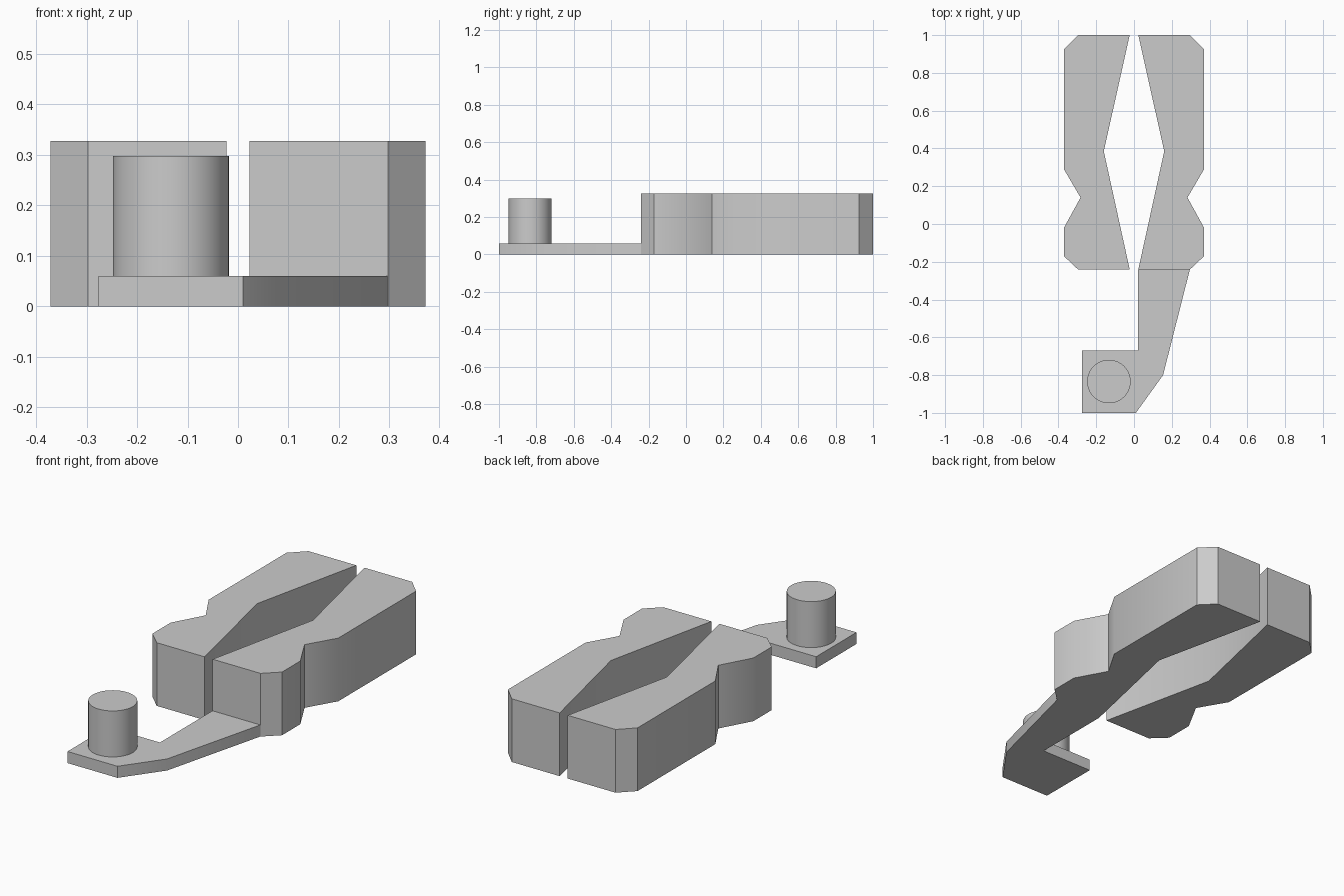
import bpy, bmesh, math

old = bpy.data.objects.get("Cube")
if old:
    bpy.data.objects.remove(old, do_unlink=True)

grey = bpy.data.materials.new("plain grey")
grey.use_nodes = True
grey.diffuse_color = (0.6, 0.6, 0.6, 1)
grey.node_tree.nodes["Principled BSDF"].inputs["Base Color"].default_value = (0.6, 0.6, 0.6, 1)


def finish(obj, name):
    obj.name = name
    obj.data.materials.append(grey)
    bpy.ops.object.select_all(action='DESELECT')
    obj.select_set(True)
    bpy.context.view_layer.objects.active = obj
    bpy.ops.object.shade_smooth_by_angle(angle=math.radians(35))


def prism(name, outline, height, side=1):
    """Extrude a flat outline up from the ground; side=-1 mirrors it in x."""
    bm = bmesh.new()
    base = bm.faces.new([bm.verts.new((side * x, y, 0)) for x, y in outline])
    top = bmesh.ops.extrude_face_region(bm, geom=[base])["geom"]
    bmesh.ops.translate(bm, vec=(0, 0, height),
                        verts=[g for g in top if isinstance(g, bmesh.types.BMVert)])
    bmesh.ops.recalc_face_normals(bm, faces=bm.faces)
    mesh = bpy.data.meshes.new(name)
    bm.to_mesh(mesh)
    bm.free()
    obj = bpy.data.objects.new(name, mesh)
    bpy.context.collection.objects.link(obj)
    finish(obj, name)


# Two facing jaws with chamfered corners, an outer notch and a V-shaped inside
jaw = [(0.023, 1), (0.297, 1), (0.371, 0.926), (0.371, 0.29), (0.283, 0.14),
       (0.371, -0.02), (0.371, -0.17), (0.297, -0.24), (0.023, -0.24), (0.16, 0.385)]
prism("left_jaw", jaw, 0.327, 1)
prism("right_jaw", jaw, 0.327, -1)

# Thin cranked arm reaching forward from the left jaw
arm = [(0.022, -0.24), (0.296, -0.24), (0.154, -0.8), (0.01, -1),
       (-0.276, -1), (-0.276, -0.67), (0.022, -0.67)]
prism("arm", arm, 0.06)

# Round pin standing on the arm's pad
bpy.ops.mesh.primitive_cylinder_add(vertices=64, radius=0.115, depth=0.238,
                                    location=(-0.133, -0.834, 0.179))
finish(bpy.context.object, "pin")
